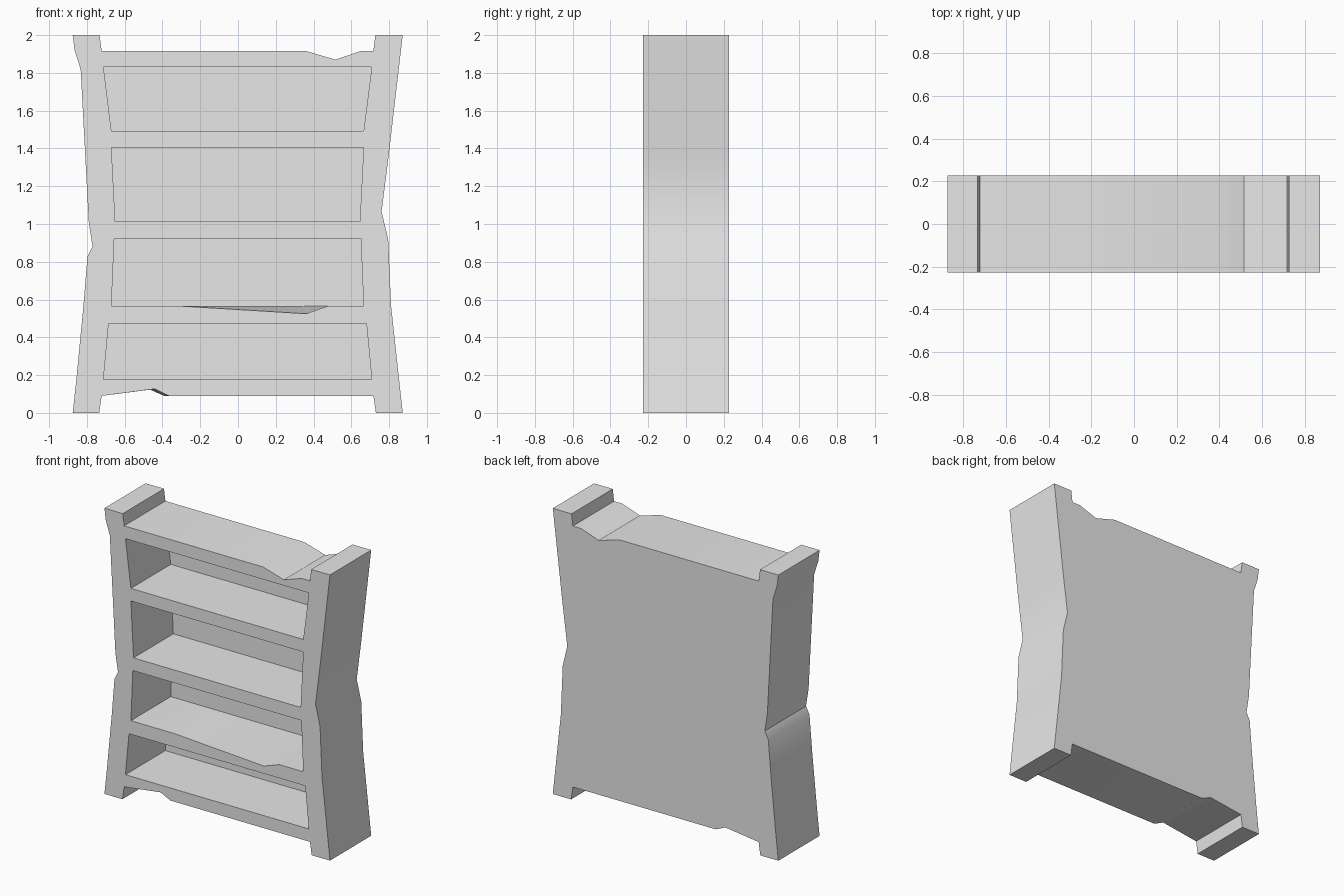
import bpy
import bmesh

cube = bpy.data.objects.get("Cube")
if cube:
    bpy.data.objects.remove(cube, do_unlink=True)

FRONT, BACK, PANEL = -0.228, 0.228, 0.213

# Single flat colour
grey = bpy.data.materials.new("light_grey")
grey.use_nodes = True
colour = (0.8, 0.8, 0.8, 1.0)
grey.diffuse_color = colour
grey.node_tree.nodes["Principled BSDF"].inputs["Base Color"].default_value = colour

bm = bmesh.new()


def tube(front, back, depth):
    """Loft a front outline to a back outline, close the back, return the front edges."""
    a = [bm.verts.new((x, FRONT, z)) for x, z in front]
    b = [bm.verts.new((x, depth, z)) for x, z in back]
    n = len(a)
    for i in range(n):
        j = (i + 1) % n
        bm.faces.new((a[i], a[j], b[j], b[i]))
    bm.faces.new(b)
    return [bm.edges.get((a[i], a[(i + 1) % n])) for i in range(n)]


# Outer outline: feet, chipped bottom rail, wobbly sides, chipped top board
bottom = [(-0.875, 0), (-0.735, 0), (-0.722, 0.09)]
chip_front = [(-0.44, 0.127), (-0.365, 0.09)]
chip_back = [(-0.465, 0.123), (-0.39, 0.09)]
rest = [
    (0.717, 0.09), (0.73, 0), (0.872, 0),
    (0.81, 0.57), (0.795, 0.92), (0.76, 1.065), (0.795, 1.34), (0.872, 2),
    (0.727, 2), (0.717, 1.917), (0.653, 1.917), (0.516, 1.87), (0.355, 1.917),
    (-0.722, 1.917), (-0.733, 2), (-0.875, 2),
    (-0.865, 1.92), (-0.833, 1.82), (-0.79, 1.01), (-0.77, 0.88),
    (-0.797, 0.827), (-0.818, 0.57), (-0.855, 0.185),
]
rim = tube(bottom + chip_front + rest, bottom + chip_back + rest, BACK)

# Open compartments: top height, top left/right, bottom height, bottom left/right
compartments = [
    (1.83, -0.712, 0.708, 1.493, -0.67, 0.665),
    (1.405, -0.67, 0.665, 1.012, -0.65, 0.645),
    (0.922, -0.655, 0.65, 0.567, -0.67, 0.665),
    (0.472, -0.685, 0.68, 0.178, -0.712, 0.708),
]
for i, (zt, tl, tr, zb, bl, br) in enumerate(compartments):
    worn = [(-0.33, zb), (0.36, 0.525), (0.48, zb)] if i == 2 else []
    head, tail = [(tr, zt), (tl, zt), (bl, zb)], [(br, zb)]
    straight = [(x, zb) for x, z in worn]
    rim += tube(head + worn + tail, head + straight + tail, PANEL)

# Front face of the frame, with the compartments left open
bmesh.ops.triangle_fill(bm, use_beauty=True, use_dissolve=False,
                        edges=rim, normal=(0, -1, 0))
bmesh.ops.recalc_face_normals(bm, faces=bm.faces)

mesh = bpy.data.meshes.new("bookcase")
bm.to_mesh(mesh)
bm.free()
mesh.materials.append(grey)
bookcase = bpy.data.objects.new("bookcase", mesh)
bpy.context.collection.objects.link(bookcase)

bpy.ops.object.select_all(action='DESELECT')
bookcase.select_set(True)
bpy.context.view_layer.objects.active = bookcase
bpy.ops.object.shade_smooth_by_angle(angle=0.52)
